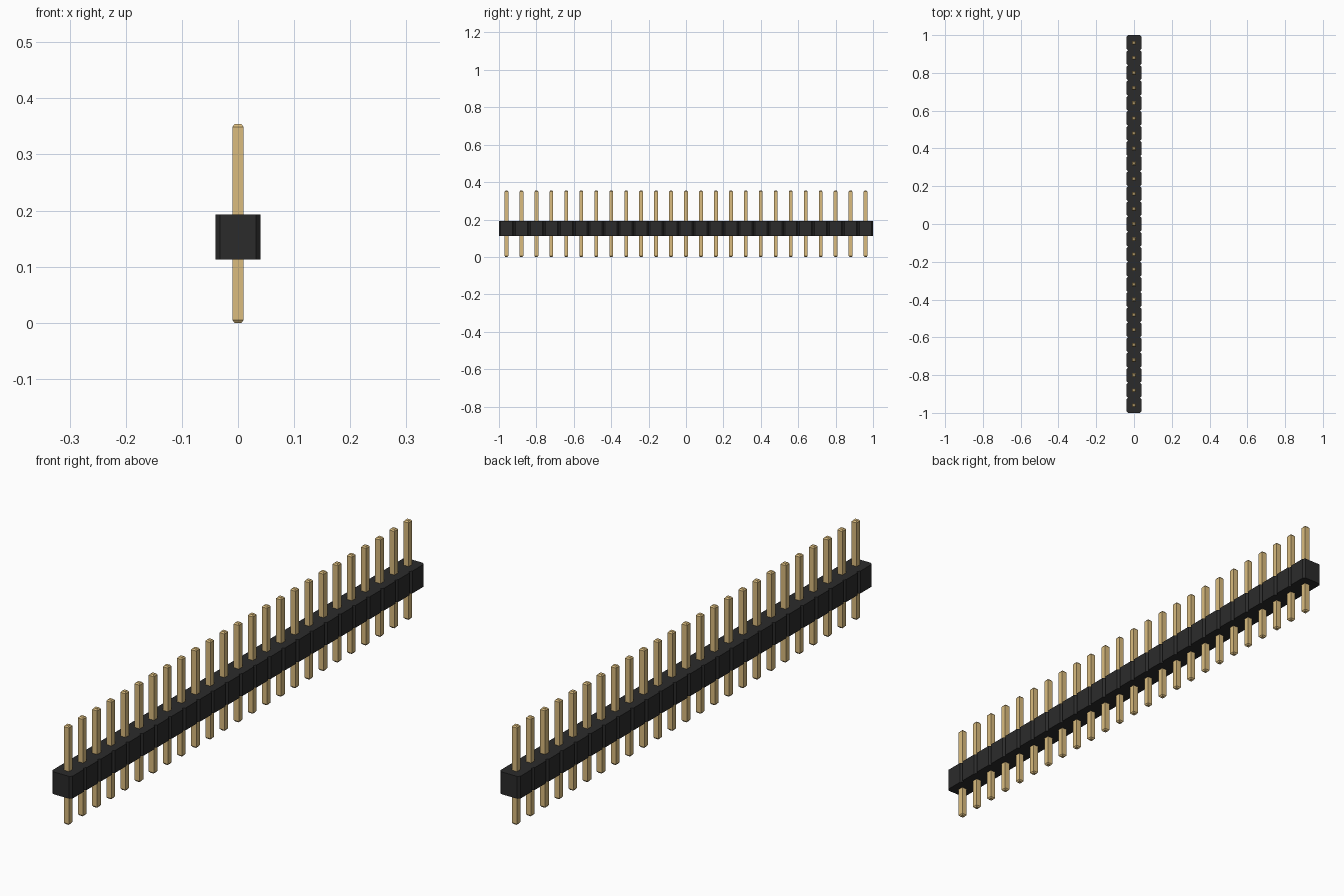
import bpy
import bmesh

if "Cube" in bpy.data.objects:
    bpy.data.objects.remove(bpy.data.objects["Cube"], do_unlink=True)

COUNT = 25
PITCH = 2.0 / COUNT
BODY_Z0, BODY_Z1 = 0.113, 0.193
PIN_TOP = 0.354


def material(name, rgb):
    m = bpy.data.materials.new(name)
    m.use_nodes = True
    m.diffuse_color = (*rgb, 1)
    m.node_tree.nodes["Principled BSDF"].inputs["Base Color"].default_value = (*rgb, 1)
    return m


def loft(name, sections, mat):
    """Stack of (outline, z) sections, capped at both ends."""
    bm = bmesh.new()
    rings = [[bm.verts.new((x, y, z)) for x, y in outline] for outline, z in sections]
    n = len(rings[0])
    for low, high in zip(rings, rings[1:]):
        for i in range(n):
            j = (i + 1) % n
            bm.faces.new((low[i], low[j], high[j], high[i]))
    bm.faces.new(rings[0][::-1])
    bm.faces.new(rings[-1])
    mesh = bpy.data.meshes.new(name)
    bm.to_mesh(mesh)
    bm.free()
    mesh.materials.append(mat)
    return mesh


def square(h):
    return [(-h, -h), (h, -h), (h, h), (-h, h)]


black = material("black plastic", (0.024, 0.024, 0.024))
gold = material("gold metal", (0.708, 0.503, 0.209))

# One continuous housing outline with a V notch between neighbouring cells
half, cut = PITCH / 2, 0.008
side = []
for i in range(COUNT):
    y = -1 + i * PITCH
    side += [(half - cut, y), (half, y + cut), (half, y + PITCH - cut)]
side.append((half - cut, 1.0))
outline = side + [(-x, y) for x, y in reversed(side)]
housing_mesh = loft("housing", [(outline, BODY_Z0), (outline, BODY_Z1)], black)
housing = bpy.data.objects.new("housing", housing_mesh)
bpy.context.collection.objects.link(housing)

# Square pins with tapered tips, all sharing one mesh
pin_half, tip_half, tip = 0.0101, 0.0062, 0.005
pin_mesh = loft("pin", [
    (square(tip_half), 0), (square(pin_half), tip),
    (square(pin_half), PIN_TOP - tip), (square(tip_half), PIN_TOP)], gold)
for i in range(COUNT):
    pin = bpy.data.objects.new(f"pin_{i + 1:02d}", pin_mesh)
    pin.location.y = -1 + (i + 0.5) * PITCH
    bpy.context.collection.objects.link(pin)
